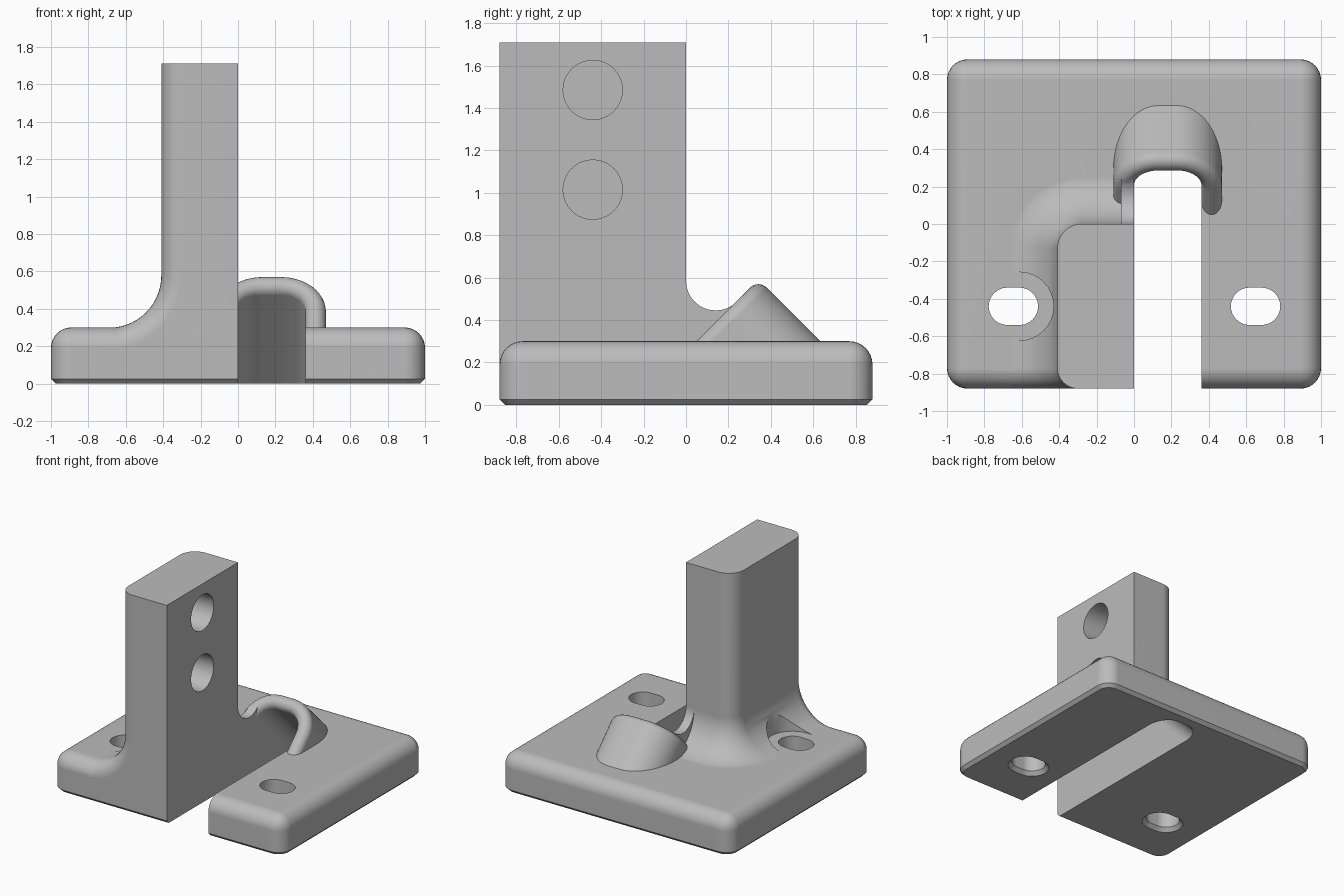
import bpy, bmesh
from math import sin, cos, pi, radians
from mathutils import Vector

old = bpy.data.objects.get("Cube")
if old:
    bpy.data.objects.remove(old)

grey = bpy.data.materials.new("plain grey")
grey.use_nodes = True
grey.diffuse_color = (0.5, 0.5, 0.5, 1)
grey.node_tree.nodes["Principled BSDF"].inputs["Base Color"].default_value = (0.5, 0.5, 0.5, 1)


def steps(n, a=0.0, b=pi / 2):
    return [a + (b - a) * i / n for i in range(n + 1)]


def finish(name, bm):
    bmesh.ops.recalc_face_normals(bm, faces=bm.faces[:])
    mesh = bpy.data.meshes.new(name)
    bm.to_mesh(mesh)
    bm.free()
    obj = bpy.data.objects.new(name, mesh)
    obj.data.materials.append(grey)
    bpy.context.collection.objects.link(obj)
    return obj


def loft(name, rings):
    """Solid skinned through closed rings with equal point counts."""
    bm = bmesh.new()
    rows = [[bm.verts.new(p) for p in ring] for ring in rings]
    n = len(rows[0])
    for a, b in zip(rows, rows[1:]):
        for i in range(n):
            j = (i + 1) % n
            bm.faces.new((a[i], a[j], b[j], b[i]))
    bm.faces.new(rows[0])
    bm.faces.new(rows[-1])
    return finish(name, bm)


def combine(target, other, operation):
    mod = target.modifiers.new("combine", 'BOOLEAN')
    mod.operation = operation
    mod.solver = 'EXACT'
    mod.object = other
    bpy.context.view_layer.objects.active = target
    bpy.ops.object.modifier_apply(modifier=mod.name)
    bpy.data.objects.remove(other)


# Base plate: rounded sides and top, chamfered underside
HX, HY, TOP, EDGE = 1.0, 0.88, 0.3, 0.11
bm = bmesh.new()
bmesh.ops.create_cube(bm, size=1)
for v in bm.verts:
    v.co = Vector((v.co.x * 2 * HX, v.co.y * 2 * HY, (v.co.z + 0.5) * TOP))
rounded = [e for e in bm.edges if max(v.co.z for v in e.verts) > 0.1]
bmesh.ops.bevel(bm, geom=rounded, offset=EDGE, segments=8, profile=0.5, affect='EDGES')
under = [e for e in bm.edges if all(v.co.z < 0.001 for v in e.verts)]
bmesh.ops.bevel(bm, geom=under, offset=0.025, segments=1, affect='EDGES')
bracket = finish("mounting_bracket", bm)

# Upright wall with a concave foot on its outer and back sides
WALL, CORNER, FOOT = -0.41, 0.13, 0.28


def wall_ring(o, z, out, up):
    ring = []
    for a in steps(8):
        inset = EDGE * (1 - sin(a))
        ring.append((WALL - o + inset * out, -HY + EDGE * (1 - cos(a)), z - inset * up))
    for a in steps(12, pi, pi / 2):
        r = CORNER + o
        ring.append((WALL + CORNER + r * cos(a), -CORNER + r * sin(a), z))
    return ring + [(0, o, z), (0, -HY, z)]


rings = [wall_ring(FOOT, 0.1, 0, 0)]
for a in steps(14):
    rings.append(wall_ring(FOOT * (1 - sin(a)), 0.298 + FOOT * (1 - cos(a)), sin(a), cos(a)))
rings.append(wall_ring(0, 1.71, 1, 0))
combine(bracket, loft("upright_wall", rings), 'UNION')

# Tilted hood over the end of the channel
S = 0.5 ** 0.5


def tilted(x, u, t):
    return (x, S * (u - t), S * (u + t))


def arch(inset, bottom):
    x0, x1, top, r = -0.11 + inset, 0.47 - inset, 0.66 - inset, 0.24 - inset
    pts = [(x0, bottom)]
    pts += [(x0 + r - r * cos(a), top - r + r * sin(a)) for a in steps(12)]
    pts += [(x1 - r + r * sin(a), top - r + r * cos(a)) for a in steps(12)]
    return pts + [(x1, bottom)]


LIP, END = 0.11, 0.177
rings = [[tilted(x, u, 0.1 / S - u) for x, u in arch(0, 0.1)]]
for a in steps(12, 0, pi):
    t = END - LIP / 2 * (1 - sin(a))
    rings.append([tilted(x, u, t) for x, u in arch(LIP / 2 * (1 - cos(a)), 0.1)])
rings.append([tilted(x, u, END - 0.08) for x, u in arch(LIP + 0.015, 0.1)])
combine(bracket, loft("channel_hood", rings), 'UNION')

# Saddle web between wall and hood
web = [(-0.05, 0.1), (-0.05, 0.585)]
web += [(0.14 + 0.14 * cos(a), 0.585 + 0.14 * sin(a)) for a in steps(12, pi, 1.75 * pi)]
web += [(0.239, 0.1)]
combine(bracket, loft("saddle_web", [[(x, y, z) for y, z in web] for x in (-0.07, 0)]), 'UNION')

# Open channel, running down through the plate at a slant
rings = [[tilted(x, u, t) for x, u in arch(LIP, -1.6)] for t in (-1.6, 1.6)]
combine(bracket, loft("channel_cutter", rings), 'DIFFERENCE')


# Slotted screw holes, widened below, with head clearance above
def stadium(cx, half, r, z):
    right = [(cx + half + r * cos(a), -0.44 + r * sin(a), z) for a in steps(16, -pi / 2, pi / 2)]
    left = [(cx - half + r * cos(a), -0.44 + r * sin(a), z) for a in steps(16, pi / 2, 1.5 * pi)]
    return right + left


for x in (-0.645, 0.65):
    hole = [stadium(x, 0.032, r, z) for r, z in ((0.135, -0.01), (0.1, 0.03), (0.1, 0.8))]
    combine(bracket, loft("screw_hole_cutter", hole), 'DIFFERENCE')
head = [stadium(-0.645, 0.032, 0.183, z) for z in (0.301, 0.8)]
combine(bracket, loft("screw_head_cutter", head), 'DIFFERENCE')

# Two blind round holes in the inner wall face
for z in (1.015, 1.485):
    circle = [(-0.44 + 0.14 * cos(a), z + 0.14 * sin(a)) for a in steps(40, 0, 2 * pi)[:-1]]
    bore = [[(x, y, h) for y, h in circle] for x in (-0.3, 0.05)]
    combine(bracket, loft("bore_cutter", bore), 'DIFFERENCE')

# Smooth curves, crisp edges
bpy.ops.object.select_all(action='DESELECT')
bracket.select_set(True)
bpy.context.view_layer.objects.active = bracket
bpy.ops.object.shade_smooth_by_angle(angle=radians(30))
normals = bracket.modifiers.new("even_shading", 'WEIGHTED_NORMAL')
normals.keep_sharp = True
